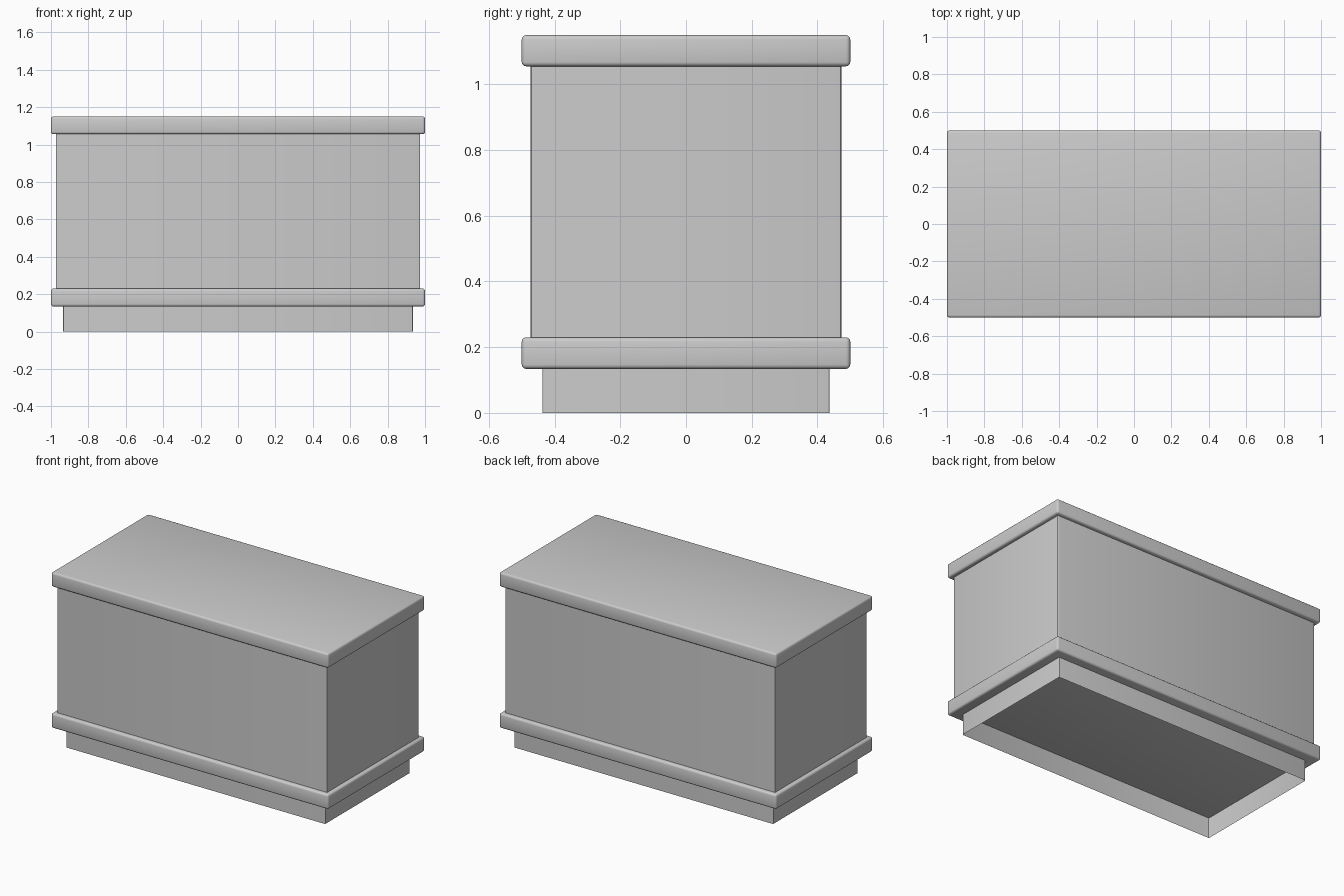
import bpy, bmesh

if "Cube" in bpy.data.objects:
    bpy.data.objects.remove(bpy.data.objects["Cube"])


def block(name, half_x, half_y, z0, z1, bevel, tube=False):
    """Box from z0 to z1; a tube has walls only and rounds just its upright edges."""
    bm = bmesh.new()
    bmesh.ops.create_cube(bm, size=1)
    for v in bm.verts:
        v.co = (v.co.x * 2 * half_x, v.co.y * 2 * half_y, z1 if v.co.z > 0 else z0)
    if tube:
        caps = [f for f in bm.faces if abs(f.normal.z) > 0.5]
        bmesh.ops.delete(bm, geom=caps, context='FACES_ONLY')
    edges = [e for e in bm.edges
             if not tube or abs(e.verts[0].co.z - e.verts[1].co.z) > 1e-4]
    bmesh.ops.bevel(bm, geom=edges, offset=bevel, segments=3, profile=0.5,
                    affect='EDGES')
    mesh = bpy.data.meshes.new(name)
    bm.to_mesh(mesh)
    bm.free()
    ob = bpy.data.objects.new(name, mesh)
    bpy.context.collection.objects.link(ob)
    bpy.ops.object.select_all(action='DESELECT')
    ob.select_set(True)
    bpy.context.view_layer.objects.active = ob
    bpy.ops.object.shade_smooth_by_angle()
    return ob


# Open-bottomed plinth, thin-walled
block("plinth", 0.935, 0.437, 0.0, 0.134, 0.006, tube=True)
# Lower moulding slab, closes the plinth from above
block("base_moulding", 1.0, 0.5, 0.134, 0.23, 0.013)
# Main body walls between the two slabs
block("body", 0.974, 0.473, 0.23, 1.055, 0.006, tube=True)
# Top slab
block("counter_top", 1.0, 0.5, 1.055, 1.15, 0.013)
